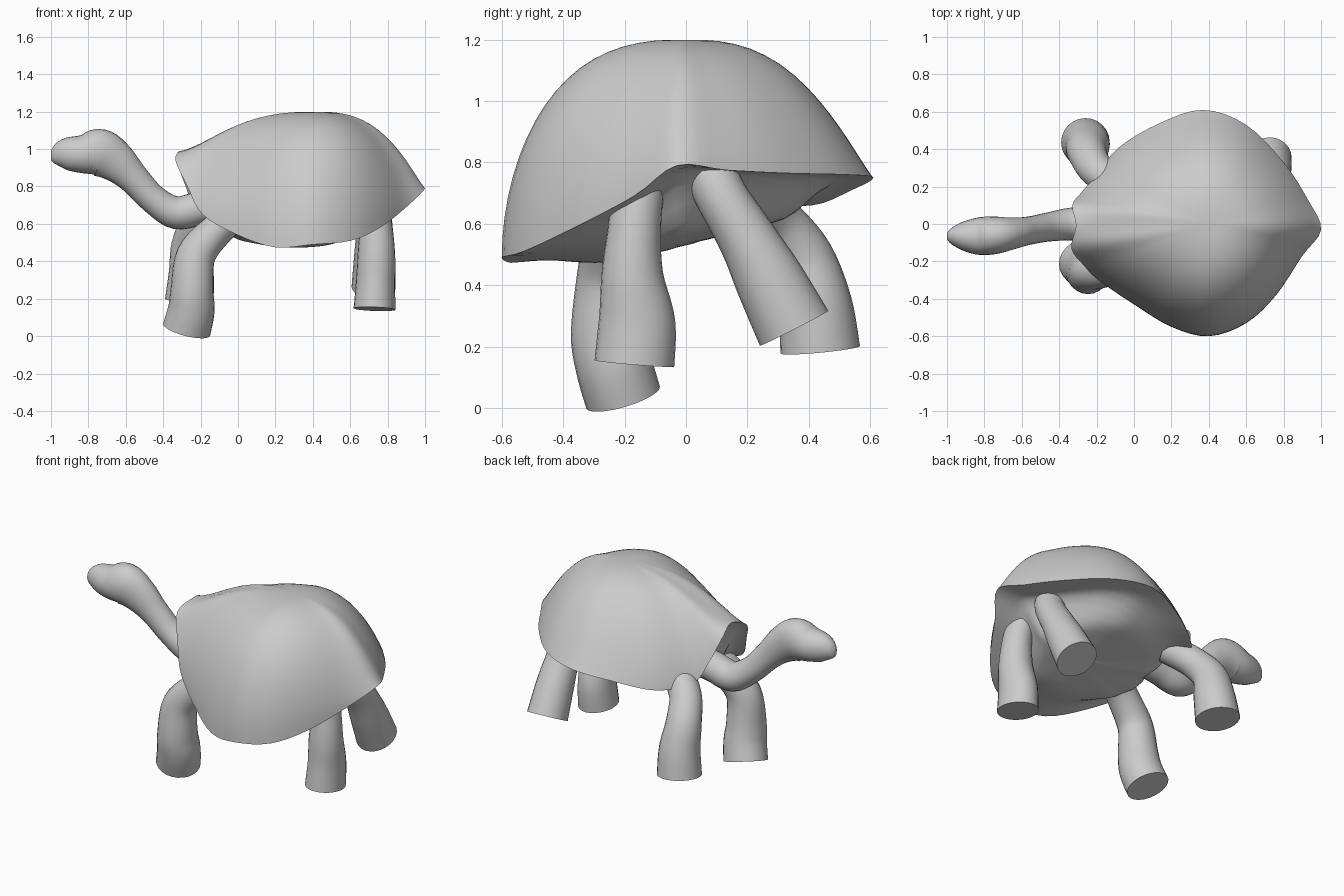
import bpy, math
from mathutils import Vector

if "Cube" in bpy.data.objects:
    bpy.data.objects.remove(bpy.data.objects["Cube"])


def catmull(pts, n, closed=False):
    """Smooth curve through rows of numbers, n steps per span."""
    c, out = len(pts), []
    for i in range(c if closed else c - 1):
        ids = [(i + k) % c if closed else min(max(i + k, 0), c - 1) for k in (-1, 0, 1, 2)]
        a, b, d, e = (pts[j] for j in ids)
        for k in range(n):
            t = k / n
            out.append([0.5 * (2 * q + (r - p) * t + (2 * p - 5 * q + 4 * r - w) * t * t
                               + (3 * q - p - 3 * r + w) * t ** 3)
                        for p, q, r, w in zip(a, b, d, e)])
    if not closed:
        out.append(list(pts[-1]))
    return out


def loft(name, rings, angle):
    """Skin a list of closed rings and cap both ends."""
    n = len(rings[0])
    verts = [v for r in rings for v in r]
    faces = [(i * n + j, i * n + (j + 1) % n, (i + 1) * n + (j + 1) % n, (i + 1) * n + j)
             for i in range(len(rings) - 1) for j in range(n)]
    faces += [tuple(reversed(range(n))), tuple(range(len(verts) - n, len(verts)))]
    me = bpy.data.meshes.new(name)
    me.from_pydata(verts, [], faces)
    ob = bpy.data.objects.new(name, me)
    bpy.context.collection.objects.link(ob)
    bpy.ops.object.select_all(action='DESELECT')
    ob.select_set(True)
    bpy.context.view_layer.objects.active = ob
    bpy.ops.object.mode_set(mode='EDIT')
    bpy.ops.mesh.select_all(action='SELECT')
    bpy.ops.mesh.normals_make_consistent(inside=False)
    bpy.ops.object.mode_set(mode='OBJECT')
    bpy.ops.object.shade_smooth_by_angle(angle=math.radians(angle))
    return ob


def tube(name, path, ref, sides=24):
    """Path rows: x, y, z, half width across ref, half width along ref."""
    rows = catmull(path, 5)
    rings = []
    for i, (x, y, z, a, b) in enumerate(rows):
        p, q = rows[max(i - 1, 0)], rows[min(i + 1, len(rows) - 1)]
        t = (Vector(q[:3]) - Vector(p[:3])).normalized()
        u = t.cross(Vector(ref)).normalized()
        v = u.cross(t)
        rings.append([Vector((x, y, z)) + u * a * math.cos(w) + v * b * math.sin(w)
                      for w in (2 * math.pi * k / sides for k in range(sides))])
    return loft(name, rings, 50)


# Shell: rim loop (x, y, z, dome slope exponent), domed above, hollowed below
rim = catmull([
    (-.31, -.01, .99, 1.45), (-.335, -.13, .94, 1.3), (-.27, -.22, .80, .98),
    (-.19, -.30, .65, .72), (0, -.43, .54, .58), (.2, -.55, .475, .53),
    (.4, -.60, .49, .52), (.6, -.53, .51, .5), (.76, -.38, .58, .53),
    (.9, -.17, .69, .72), (1.0, -.03, .79, 1.1), (.93, .13, .775, .95),
    (.8, .33, .765, .9), (.6, .53, .76, 1.0), (.37, .61, .75, 1.12),
    (.14, .54, .71, 1.02), (-.08, .41, .66, .86), (-.22, .24, .68, .8),
    (-.28, .17, .80, .95), (-.33, .1, .95, 1.35)], 4, True)
cx, top = .42, 1.2


def under(x, y, z, s):
    """Height of the underside: a tilted belly with leg and neck recesses."""
    f = min(max((x + .3) / 1.2, 0), 1)
    k = min(max((.97 - .27 * f - s) / .3, 0), 1)
    k = k * k * (3 - 2 * k)
    dx = cx + (x - cx) * s - .3
    return z * (1 - k) + (max(.47, .53 + .26 * y * s) + .4 * dx * dx) * k


def ring_at(s, heights):
    """Shrunken rim at the given heights, evened out more towards the middle."""
    n = len(heights)
    for _ in range(int(40 * (1 - s))):
        heights = [(heights[i - 1] + 2 * heights[i] + heights[(i + 1) % n]) / 4
                   for i in range(n)]
    return [(cx + (r[0] - cx) * s, r[1] * s, h) for r, h in zip(rim, heights)]


rings = []
for i in range(1, 19):
    s = math.sin(math.pi / 2 * i / 18)
    rings.append(ring_at(s, [z + (top - z) * max(1 - s ** 2.6, 0) ** n for x, y, z, n in rim]))
for i in range(1, 15):
    s = 1 - i / 15
    rings.append(ring_at(s, [under(x, y, z, s) for x, y, z, n in rim]))
loft("shell", rings, 55)

# Neck and head
tube("neck_and_head", [
    (-.10, 0, .70, .09, .09), (-.20, 0, .685, .09, .09), (-.33, 0, .66, .088, .088),
    (-.45, -.015, .73, .078, .078), (-.56, -.035, .845, .075, .085),
    (-.65, -.05, .93, .085, .11), (-.74, -.06, .98, .10, .128),
    (-.83, -.065, .973, .10, .103), (-.92, -.065, .975, .075, .085),
    (-.98, -.065, .97, .04, .05), (-1.0, -.065, .97, .015, .025)], (0, 0, 1))

# Legs, each in its own pose
legs = {
    "front_right_leg": [(-.02, -.19, .65, .1, .09), (-.12, -.23, .56, .1, .09),
                        (-.225, -.255, .43, .1, .105), (-.245, -.255, .25, .12, .115),
                        (-.25, -.235, .14, .125, .125), (-.275, -.205, .035, .125, .13)],
    "front_left_leg": [(-.08, .2, .70, .09, .09), (-.20, .29, .61, .09, .095),
                       (-.25, .38, .49, .1, .105), (-.25, .42, .34, .12, .12),
                       (-.26, .437, .19, .13, .13)],
    "rear_right_leg": [(.70, -.15, .78, .09, .08), (.735, -.165, .62, .085, .085),
                       (.74, -.175, .44, .1, .1), (.735, -.16, .28, .125, .105),
                       (.73, -.168, .145, .13, .112)],
    "rear_left_leg": [(.68, .06, .82, .09, .08), (.72, .11, .70, .085, .09),
                      (.73, .20, .55, .095, .1), (.73, .27, .42, .112, .11),
                      (.725, .352, .26, .125, .118)],
}
for name, path in legs.items():
    tube(name, path, (1, 0, 0))
